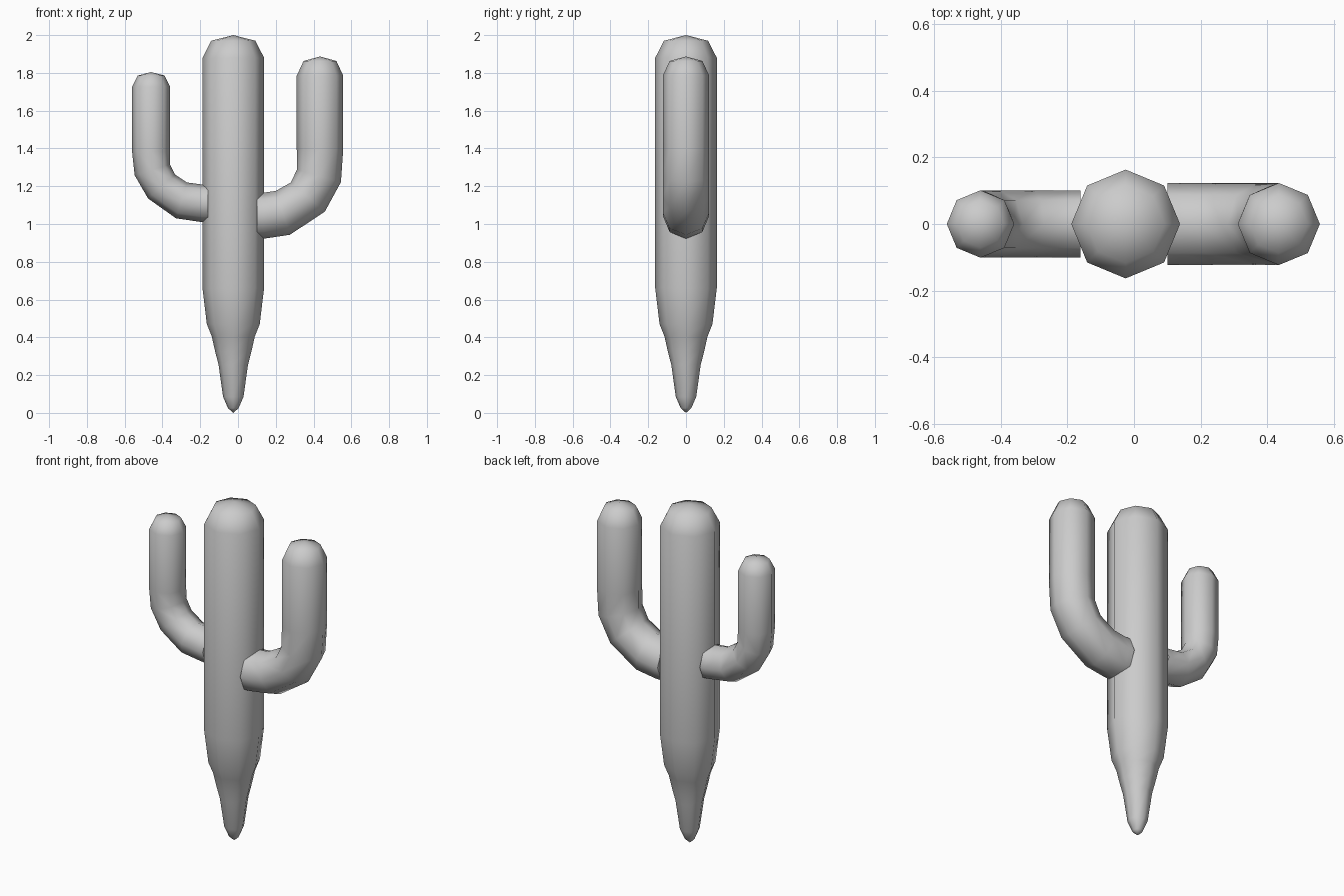
import bpy, bmesh
from math import cos, sin, pi
from mathutils import Vector

if "Cube" in bpy.data.objects:
    bpy.data.objects.remove(bpy.data.objects["Cube"])

SIDES = 8


def tube(name, pairs, depth, start_tip=None, end_tip=None):
    """Eight-sided tube through rings, each given by two opposite (x, z) points.
    depth is the y radius of each ring; a tip closes an end to a point."""
    bm = bmesh.new()
    rings = []
    for (a, b), d in zip(pairs, depth):
        a, b = Vector((a[0], 0, a[1])), Vector((b[0], 0, b[1]))
        mid, half = (a + b) / 2, (b - a) / 2
        rings.append([bm.verts.new(mid + half * cos(2 * pi * i / SIDES)
                                   + Vector((0, d * sin(2 * pi * i / SIDES), 0)))
                      for i in range(SIDES)])
    for r, s in zip(rings, rings[1:]):
        for i in range(SIDES):
            j = (i + 1) % SIDES
            bm.faces.new((r[i], r[j], s[j], s[i]))
    flat = []
    for ring, tip in ((rings[0], start_tip), (rings[-1], end_tip)):
        if tip is None:
            flat.append(bm.faces.new(ring))
        else:
            t = bm.verts.new((tip[0], 0, tip[1]))
            for i in range(SIDES):
                bm.faces.new((ring[i], ring[(i + 1) % SIDES], t))
    bmesh.ops.recalc_face_normals(bm, faces=bm.faces)
    for f in bm.faces:
        f.smooth = f not in flat
    for f in flat:
        for e in f.edges:
            e.smooth = False
    mesh = bpy.data.meshes.new(name)
    bm.to_mesh(mesh)
    bm.free()
    obj = bpy.data.objects.new(name, mesh)
    bpy.context.collection.objects.link(obj)
    return obj


def upright(cx, profile):
    """Level rings about a vertical axis from (radius, z) pairs."""
    return [((cx - r, z), (cx + r, z)) for r, z in profile]


# Trunk with tapered root
trunk_profile = [(0.028, 0.025), (0.054, 0.085), (0.078, 0.255), (0.096, 0.325),
                 (0.114, 0.405), (0.14, 0.47), (0.163, 0.66), (0.163, 1.88),
                 (0.117, 1.97)]
tube("trunk", upright(-0.025, trunk_profile), [r for r, z in trunk_profile],
     start_tip=(-0.025, 0.0), end_tip=(-0.025, 2.0))

# Right arm: (inner, outer) points round the bend, then the straight rise and cap
bend = [((0.10, 1.166), (0.10, 0.922)), ((0.135, 1.166), (0.135, 0.922)),
        ((0.20, 1.175), (0.275, 0.943)), ((0.28, 1.22), (0.46, 1.066)),
        ((0.312, 1.288), (0.545, 1.222))]
rise = [(0.123, 1.395), (0.123, 1.785), (0.087, 1.863)]
tube("right_arm", bend + upright(0.434, rise),
     [0.123] * len(bend) + [r for r, z in rise], end_tip=(0.434, 1.887))

# Left arm
bend = [((-0.16, 1.209), (-0.16, 1.008)), ((-0.19, 1.209), (-0.19, 1.01)),
        ((-0.27, 1.22), (-0.328, 1.03)), ((-0.333, 1.262), (-0.476, 1.135)),
        ((-0.36, 1.315), (-0.547, 1.258))]
rise = [(0.101, 1.385), (0.101, 1.727), (0.071, 1.786)]
# upright rings run left to right, so flip them to match inner -> outer
top = [(b, a) for a, b in upright(-0.46, rise)]
tube("left_arm", bend + top,
     [0.101] * len(bend) + [r for r, z in rise], end_tip=(-0.46, 1.804))
